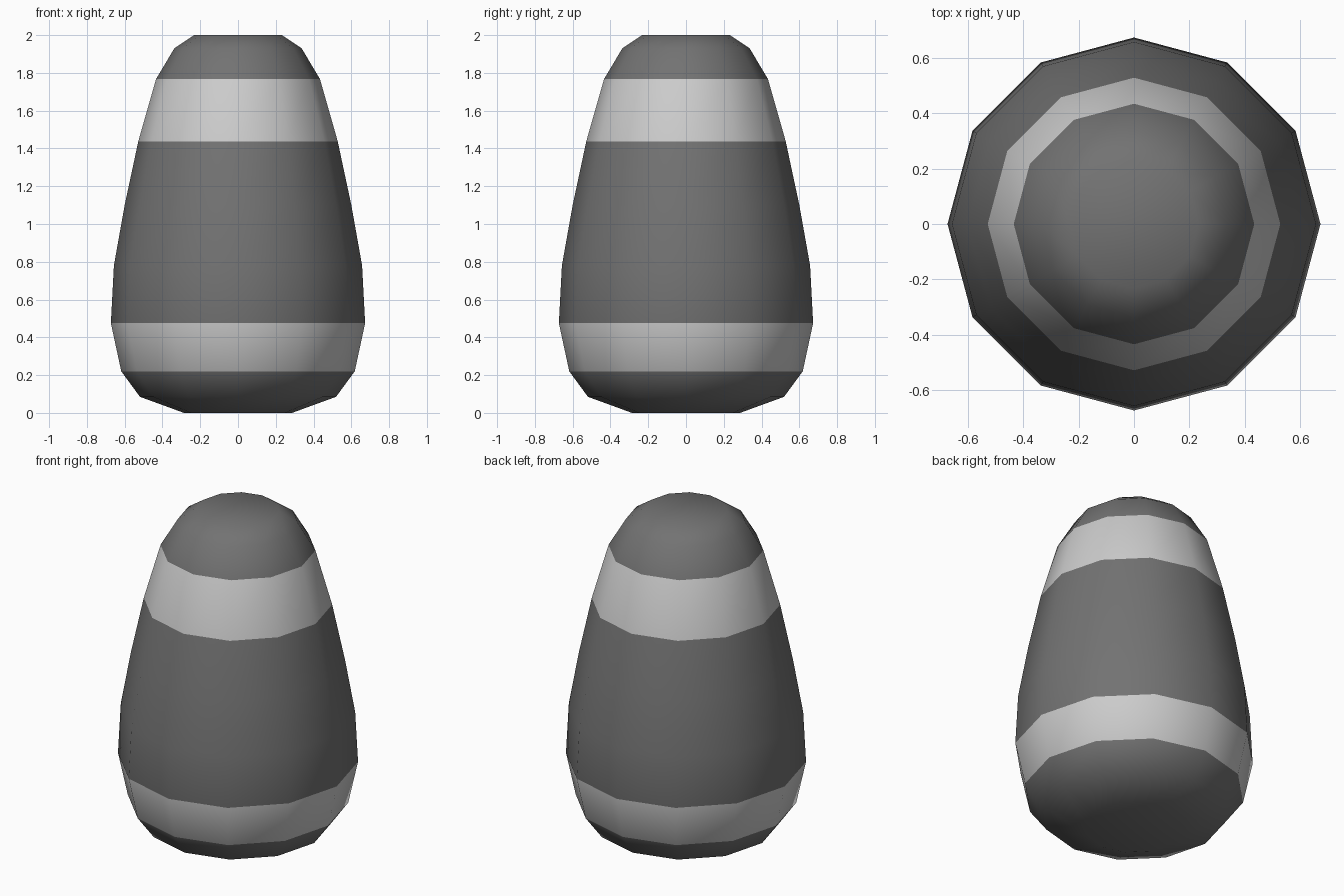
import bpy, bmesh
from math import cos, sin, pi

if "Cube" in bpy.data.objects:
    bpy.data.objects.remove(bpy.data.objects["Cube"])

SIDES = 12
# Silhouette as (radius, height), bottom to top
PROFILE = [(0.286, 0.0), (0.519, 0.085), (0.618, 0.22), (0.673, 0.475),
           (0.657, 0.78), (0.60, 1.10), (0.528, 1.437), (0.434, 1.767),
           (0.337, 1.93), (0.233, 2.0)]
LIGHT_BANDS = {2, 6}  # profile segments that are pale stripes


def material(name, value):
    mat = bpy.data.materials.new(name)
    mat.diffuse_color = (value, value, value, 1)
    mat.use_nodes = True
    mat.node_tree.nodes["Principled BSDF"].inputs["Base Color"].default_value = mat.diffuse_color
    return mat


# Twelve-sided lathed body
bm = bmesh.new()
rings = [[bm.verts.new((r * cos(2 * pi * i / SIDES), r * sin(2 * pi * i / SIDES), z))
          for i in range(SIDES)] for r, z in PROFILE]
for k, (low, high) in enumerate(zip(rings, rings[1:])):
    for i in range(SIDES):
        j = (i + 1) % SIDES
        face = bm.faces.new((low[i], low[j], high[j], high[i]))
        face.material_index = 1 if k in LIGHT_BANDS else 0

# Flat caps at both ends
bm.faces.new(rings[0][::-1])
bm.faces.new(rings[-1])
for face in bm.faces:
    face.smooth = True

mesh = bpy.data.meshes.new("striped_body")
bm.to_mesh(mesh)
bm.free()
mesh.materials.append(material("dark_grey", 0.17))
mesh.materials.append(material("light_grey", 0.8))
body = bpy.data.objects.new("striped_body", mesh)
bpy.context.collection.objects.link(body)
